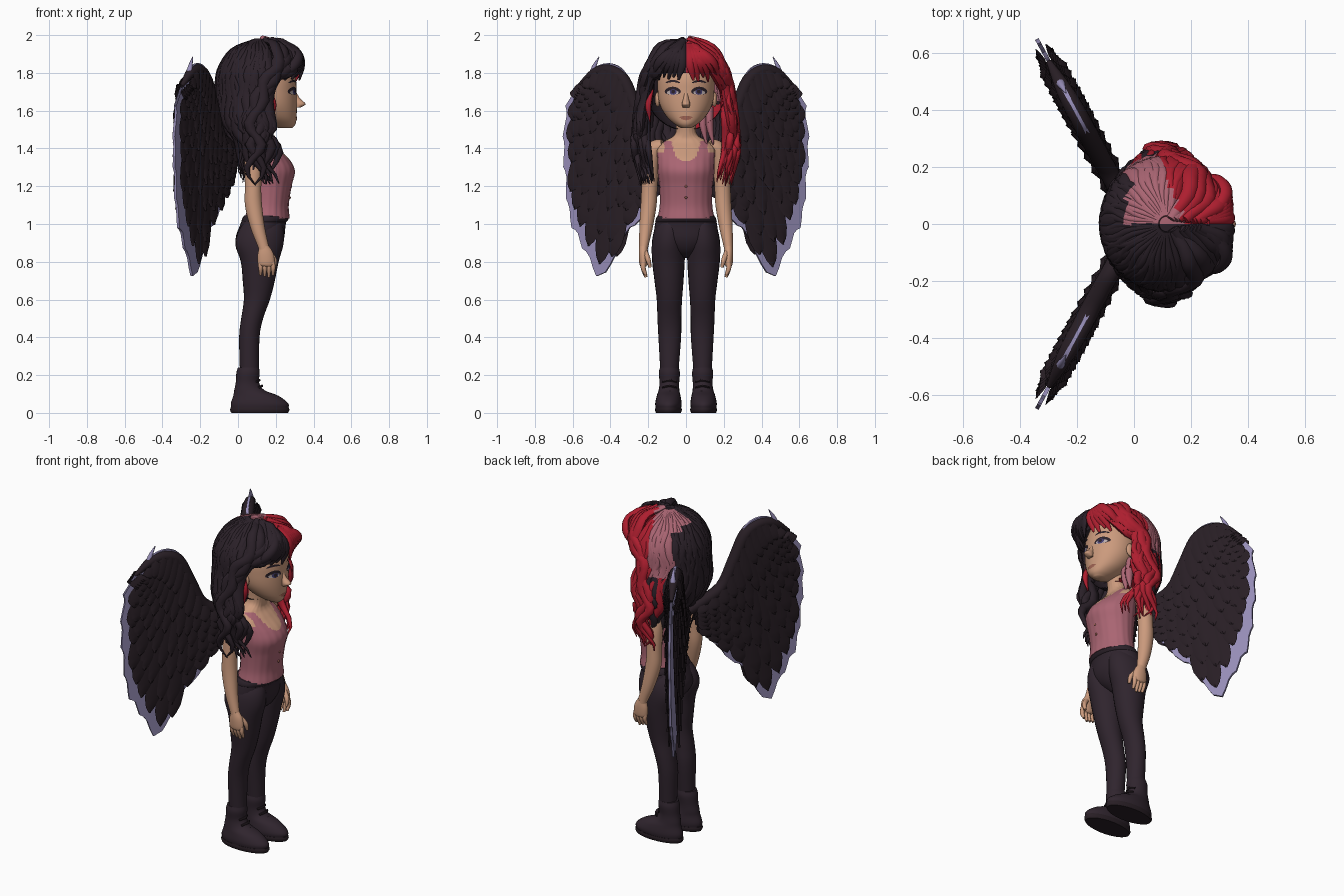
import bpy, bmesh, math, random
from mathutils import Vector
from mathutils.bvhtree import BVHTree

random.seed(4)
cube = bpy.data.objects.get("Cube")
if cube:
    bpy.data.objects.remove(cube)


def material(name, *rgb):
    mat = bpy.data.materials.new(name)
    mat.use_nodes = True
    mat.diffuse_color = (*rgb, 1)
    mat.node_tree.nodes["Principled BSDF"].inputs["Base Color"].default_value = (*rgb, 1)
    return mat


SKIN = material("skin", .60, .325, .205)
PINK = material("dusty pink", .40, .13, .17)
RED = material("red hair", .42, .013, .028)
HAIR = material("dark hair", .024, .015, .022)
CLOTH = material("dark plum cloth", .029, .018, .027)
FEATHER = material("dark feather", .021, .013, .018)
LILAC = material("lilac membrane", .31, .27, .48)
IRIS = material("violet iris", .06, .05, .17)
LIP = material("lip", .36, .13, .09)
WHITE = material("eye white", .5, .42, .42)


def catmull(points, count):
    """Smooth samples through points of any dimension."""
    pts = [Vector(p) for p in points]
    out = []
    for i in range(count + 1):
        u = i / count * (len(pts) - 1)
        k = min(int(u), len(pts) - 2)
        t = u - k
        b, c = pts[k], pts[k + 1]
        a = pts[k - 1] if k else b * 2 - c
        d = pts[k + 2] if k + 2 < len(pts) else c * 2 - b
        out.append((b * 2 + (c - a) * t + (a * 2 - b * 5 + c * 4 - d) * t * t
                    + (b * 3 - a - c * 3 + d) * t ** 3) / 2)
    return out


def finish(bm, name, mats, rule=None):
    bmesh.ops.recalc_face_normals(bm, faces=bm.faces)
    for face in bm.faces:
        face.smooth = True
        if rule:
            face.material_index = rule(face.calc_center_median())
    mesh = bpy.data.meshes.new(name)
    bm.to_mesh(mesh)
    bm.free()
    for mat in mats:
        mesh.materials.append(mat)
    mesh.set_sharp_from_angle(angle=math.radians(55))
    obj = bpy.data.objects.new(name, mesh)
    bpy.context.collection.objects.link(obj)
    return obj


def loft(bm, keys, seg=24, sub=4, center=None, level=False, wave=(0, 0, 0), rib=0, pick=None):
    """Skin elliptical rings (x, y, z, radius, radius) along a smooth path."""
    samples = catmull(keys, sub * (len(keys) - 1))
    spine = [Vector(k[:3]) for k in samples]
    rings = []
    for i, key in enumerate(samples):
        p = spine[i]
        n, b = Vector((1, 0, 0)), Vector((0, 1, 0))
        if not level:
            tangent = (spine[min(i + 1, len(spine) - 1)] - spine[max(i - 1, 0)]).normalized()
            ref = p - Vector(center) if center else n
            b = tangent.cross(ref).normalized()
            n = b.cross(tangent)
        t = i / len(samples)
        p = p + b * wave[0] * t * math.sin(wave[1] * t + wave[2])
        ring = []
        for j in range(seg):
            a = math.tau * j / seg
            r = 1 + rib * math.cos(a * seg / 4)
            ring.append(bm.verts.new(p + n * math.cos(a) * max(key[3], .002) * r
                                     + b * math.sin(a) * max(key[4], .002) * r))
        rings.append(ring)
    faces = [bm.faces.new(rings[0]), bm.faces.new(rings[-1])]
    for lo, hi in zip(rings, rings[1:]):
        for j in range(seg):
            k = (j + 1) % seg
            faces.append(bm.faces.new((lo[j], lo[k], hi[k], hi[j])))
    if pick:
        for face in faces:
            face.material_index = pick(face.calc_center_median())


def part(name, keys, mats, rule=None, **kw):
    bm = bmesh.new()
    loft(bm, keys, **kw)
    return finish(bm, name, mats, rule)


def ball(name, loc, size, mat):
    bm = bmesh.new()
    bmesh.ops.create_uvsphere(bm, u_segments=20, v_segments=12, radius=1)
    for v in bm.verts:
        v.co = [loc[i] + v.co[i] * size[i] for i in range(3)]
    finish(bm, name, [mat])


# Torso: the rule paints the scooped top and its straps
def top_rule(p):
    limit = min(1.335 + 3000 * p.y ** 4, 1.44) if abs(p.y) < .115 else 1.38
    return int(p.z < limit)


part("torso", [(.155, 0, 1.03, .118, .15), (.16, 0, 1.1, .108, .138), (.165, 0, 1.2, .118, .14),
               (.17, 0, 1.28, .13, .15), (.158, 0, 1.34, .115, .15), (.13, 0, 1.4, .085, .15),
               (.115, 0, 1.44, .065, .11), (.125, 0, 1.48, .05, .056), (.14, 0, 1.58, .05, .055)],
     [SKIN, PINK], top_rule, seg=80, sub=10, level=True, rib=.008)
for i in range(3):
    ball("top_button", (.275 + .007 * i, 0, 1.14 + .06 * i), (.005, .007, .007), LIP)

# Trousers, belt and boots
part("hips", [(.11, 0, .82, .05, .03), (.112, 0, .86, .1, .1), (.115, 0, .92, .128, .165),
              (.133, 0, 1, .12, .164), (.15, 0, 1.045, .118, .15)], [CLOTH], level=True, seg=32)
part("belt", [(.138, 0, 1.01, .116, .16), (.139, 0, 1.015, .122, .163), (.148, 0, 1.035, .122, .156),
              (.149, 0, 1.04, .117, .15)], [HAIR], level=True, seg=32, sub=2)
for s, side in ((1, "left"), (-1, "right")):
    def flip(keys):
        return [(k[0], k[1] * s, *k[2:]) for k in keys]

    part(side + "_leg", flip([(.055, .088, .12, .05, .046), (.06, .088, .2, .05, .047),
                              (.06, .086, .4, .054, .06), (.075, .088, .5, .058, .063),
                              (.1, .088, .6, .069, .067), (.11, .09, .7, .085, .077),
                              (.115, .093, .8, .1, .086), (.113, .093, .89, .127, .088),
                              (.122, .088, .96, .12, .082), (.135, .08, 1.02, .095, .06)]), [CLOTH], level=True)
    part(side + "_boot", flip([(.115, .093, .02, .15, .066), (.114, .093, .05, .152, .07),
                               (.095, .092, .09, .12, .063), (.06, .09, .12, .08, .055),
                               (.05, .088, .16, .062, .052), (.053, .088, .21, .062, .056),
                               (.055, .088, .24, .056, .05)]), [CLOTH], level=True)
    part(side + "_sole", flip([(.115, .093, 0, .15, .066), (.115, .093, .014, .157, .071),
                               (.115, .093, .028, .154, .069)]), [FEATHER], level=True, sub=2)
    for i in range(4):
        x, z = .145 - .014 * i, .105 + .03 * i
        part(side + "_lace", flip([(x - .02, .05, z, .006, .006), (x - .004, .088, z + .008, .007, .007),
                                   (x - .02, .125, z, .006, .006)]), [FEATHER], seg=6)

    # Arm, hand and fingers
    part(side + "_arm", flip([(.1, .12, 1.415, .045, .035), (.09, .165, 1.395, .05, .045),
                              (.083, .185, 1.32, .048, .043), (.08, .193, 1.2, .043, .042),
                              (.082, .198, 1.1, .045, .042), (.105, .212, .98, .037, .035),
                              (.135, .224, .88, .028, .024), (.14, .226, .85, .03, .022)]), [SKIN])
    part(side + "_palm", flip([(.138, .225, .88, .026, .022), (.145, .226, .84, .042, .024),
                               (.15, .225, .79, .044, .022), (.15, .224, .775, .03, .014)]), [SKIN])
    for i in range(4):
        x = .117 + .022 * i
        part(side + "_finger", flip([(x, .225, .8, .013, .014), (x + .003, .226, .765, .012, .013),
                                     (x + .002, .212, .73 - .006 * (i % 3), .007, .008)]), [SKIN], seg=8)
    part(side + "_thumb", flip([(.165, .215, .85, .014, .014), (.192, .2, .81, .014, .013),
                                (.195, .19, .77, .008, .008)]), [SKIN], seg=8)

# Head
head = part("head", [(.25, 0, 1.507, .035, .025), (.23, 0, 1.53, .075, .062), (.203, 0, 1.57, .107, .104),
                     (.177, 0, 1.63, .135, .138), (.165, 0, 1.7, .145, .15), (.158, 0, 1.78, .145, .148),
                     (.14, 0, 1.88, .118, .12), (.13, 0, 1.93, .06, .06)], [SKIN], level=True, seg=40, sub=6)
part("nose", [(.292, 0, 1.71, .01, .01), (.308, 0, 1.665, .02, .014), (.328, 0, 1.636, .03, .022),
              (.318, 0, 1.618, .016, .018)], [SKIN], level=True)
surface = BVHTree.FromPolygons([v.co for v in head.data.vertices], [p.vertices for p in head.data.polygons])


def decal(name, y, z, ry, rz, mat, lift, bend=0):
    """Thin painted oval wrapped onto the face."""
    bm = bmesh.new()
    bmesh.ops.create_circle(bm, cap_ends=True, segments=20, radius=1)
    bmesh.ops.poke(bm, faces=bm.faces)
    for v in bm.verts:
        py, pz = y + v.co.x * ry, z + v.co.y * rz - bend * v.co.x ** 2
        hit = surface.ray_cast(Vector((1, py, pz)), Vector((-1, 0, 0)))[0]
        v.co = (hit.x + lift, py, pz)
    finish(bm, name, [mat])


for s in (1, -1):
    decal("lash", .07 * s, 1.706, .043, .021, HAIR, .003, .006)
    decal("eye_white", .07 * s, 1.696, .032, .012, WHITE, .005)
    decal("iris", .068 * s, 1.699, .018, .015, IRIS, .007)
    decal("pupil", .068 * s, 1.701, .01, .01, HAIR, .009)
    decal("brow", .07 * s, 1.757, .04, .006, HAIR, .004, .01)
    ball("ear", (.15, .15 * s, 1.66), (.03, .015, .04), SKIN)
decal("upper_lip", 0, 1.566, .036, .006, LIP, .003, .003)
decal("lower_lip", 0, 1.556, .027, .007, LIP, .004, -.003)


# Hair: cap plus wavy locks, coloured by region
def hair_rule(p):
    if p.y < 0:
        return 0
    if p.x > .18 - .4 * p.y:
        return 1
    if p.x < -.025:
        return 0
    return 2 if p.z > 1.66 else 1


def on_cap(angle, rise, k=1):
    a, e = math.radians(angle), math.radians(rise)
    return (.115 + .215 * k * math.cos(a) * math.cos(e), .22 * k * math.sin(a) * math.cos(e),
            1.73 + .235 * k * math.sin(e))


HAIRS = [HAIR, RED, PINK]
bm = bmesh.new()
bmesh.ops.create_uvsphere(bm, u_segments=48, v_segments=32, radius=1)
for v in bm.verts:
    v.co = (.115 + .215 * v.co.x, .22 * v.co.y, 1.73 + .235 * v.co.z)
bare = [f for f in bm.faces if f.calc_center_median().z < 1.8 and f.calc_center_median().x > .16]
bmesh.ops.delete(bm, geom=bare, context="FACES")
finish(bm, "hair_cap", HAIRS, hair_rule)

CORE = (.11, 0, 1.68)
bm = bmesh.new()
for layer, (count, wide, wave) in enumerate(((22, .038, .022), (30, .018, .05))):
    for i in range(count):
        ang = 72 + 216 * (i + .5) / count
        c, s = math.cos(math.radians(ang)), math.sin(math.radians(ang))
        k = 1 + .06 * layer
        end = 1.29 - .07 * abs(s) + random.uniform(-.05, .08)
        spots = [on_cap(ang, r, k) for r in (83, 50, 20, -10)]
        spots += [(.115 + .2 * c, .25 * s * k, 1.54), (.11 + .13 * c, .245 * s, 1.42), (.11 + .08 * c, .215 * s, end)]
        size = (.35, .8, 1, 1, .95, .7, .1)
        tone = hair_rule(Vector(spots[2]))
        # Lengths below the pink patch alternate red and dark
        low = (1, 0)[(i + layer) % 2] if tone == 2 else tone
        loft(bm, [(*p, wide * .7 * w, wide * w) for p, w in zip(spots, size)], seg=8, center=CORE,
             wave=(wave, 22, random.random() * 6),
             pick=lambda p, tone=tone, low=low: hair_rule(p) if p.z > 1.9 else low if p.z < 1.66 else tone)
# Swept fringe flowing into the long front curtains
front = [(.23, .012, 1.965), (.315, .06, 1.9), (.285, .13, 1.83), (.155, .19, 1.74),
         (.135, .205, 1.58), (.175, .205, 1.42), (.205, .165, 1.23)]
rear = [(.13, .018, 1.975), (.2, .13, 1.935), (.2, .205, 1.83), (.125, .24, 1.7),
        (.09, .265, 1.52), (.09, .27, 1.38), (.08, .24, 1.2)]
for s in (1, -1):
    def own_side(p):
        return 0 if s < 0 else hair_rule(p) if p.z > 1.9 and p.y > 0 else 1

    for i in range(9):
        t = i / 8
        keys = []
        for a, b, w in zip(front, rear, (.5, .9, 1, 1, .9, .8, .1)):
            p = Vector(a).lerp(Vector(b), t)
            keys.append((p.x, p.y * s, p.z + random.uniform(-.012, .012), .024 * w, .033 * w))
        loft(bm, keys, seg=8, center=CORE, wave=(.045, 26, random.random() * 6), pick=own_side)
    for i in range(6):
        y = .015 + .026 * i
        loft(bm, [(.26, .012 * s, 1.95, .01, .015), (.322, (.6 * y + .012) * s, 1.9, .018, .026),
                  (.338 - .008 * i, (y + .01) * s, 1.84, .017, .026),
                  (.325 - .02 * i, (y + .025) * s, 1.765 + random.uniform(-.01, .015), .004, .006)],
             seg=8, center=CORE, pick=own_side)
# Small red strand on the dark side, pink strands behind the red curtain
loft(bm, [(.16, -.18, 1.71, .01, .012), (.185, -.2, 1.63, .016, .02), (.175, -.19, 1.54, .003, .003)],
     seg=8, center=CORE, pick=lambda p: 1)
for y in (.09, .125):
    loft(bm, [(.13, y, 1.62, .02, .025), (.14, y, 1.52, .02, .025), (.15, y + .02, 1.42, .004, .004)],
         seg=8, center=CORE, pick=lambda p: 2)
finish(bm, "hair_locks", HAIRS)

# Wings: bone edge, lilac membrane and overlapping rows of feathers on both faces
BONE = [(.08, 1.4), (.2, 1.47), (.27, 1.62), (.33, 1.76), (.4, 1.81), (.48, 1.8), (.57, 1.73)]
RIM = [(.13, 1.2), (.2, 1.09), (.32, .95), (.445, .745), (.54, .9), (.605, 1.04), (.63, 1.25), (.64, 1.45), (.62, 1.65)]
for s, side in ((1, "left"), (-1, "right")):
    def spot(p, depth=0):
        return Vector((-.077 - .54 * (p[0] - .16) + .88 * depth, s * (p[0] + .475 * depth), p[1]))

    def tube(name, pts, radii, mat):
        part(side + name, [(*spot(p), r, r) for p, r in zip(pts, radii)], [mat], seg=10)

    tube("_wing_bone", [(.02, 1.37)] + BONE, (.03, .035, .035, .036, .036, .034, .028, .01), FEATHER)
    tube("_wing_claw", [(.5, 1.78), (.485, 1.835), (.46, 1.885)], (.02, .012, .002), LILAC)

    bm = bmesh.new()
    count = 40
    grid = []
    for i, (a, b) in enumerate(zip(catmull(BONE, count), catmull(RIM, count))):
        way = (b - a).normalized()
        outer = i > 14
        b = b + way * ((.03, .015, 0, .01)[i % 4] if outer else (.02, 0)[i // 3 % 2])
        if outer:
            a = a - way * .04
        grid.append([[bm.verts.new(spot(p, d)) for p in (a, b)] for d in (-.007, .007)])
    for one, two in zip(grid, grid[1:]):
        for k in (0, 1):
            bm.faces.new((one[k][0], one[k][1], two[k][1], two[k][0]))
            bm.faces.new((one[0][k], one[1][k], two[1][k], two[0][k]))
    finish(bm, side + "_wing_membrane", [LILAC])

    bm = bmesh.new()
    for row, reach in enumerate((1, .84, .68, .52, .37, .22)):
        count = 13 - row % 2
        for i, (a, b) in enumerate(zip(catmull(BONE, count), catmull(RIM, count))):
            far = reach * random.uniform(.94, 1.02) * (1 if i < count * .45 else .95)
            root, tip = a.lerp(b, max(far - .42, 0)), a.lerp(b, far)
            # The last feathers stop short of the lilac outer edge
            inset = Vector((.04 * max(0, i / count - .5) * 2, 0))
            root, tip = root - inset, tip - inset
            across = Vector((-(tip - root).y, (tip - root).x)).normalized() * (.026 + .022 * reach)
            for face in (1, -1):
                strips = []
                for t, w in ((0, .7), (.3, .95), (.55, 1), (.78, .85), (.92, .5), (1, .06)):
                    mid = root.lerp(tip, t)
                    depth = .008 + .004 * row + .016 * t
                    strips.append([bm.verts.new(spot(mid + across * w * e, face * (depth + .011 * (1 - abs(e)))))
                                   for e in (-1, 0, 1)])
                for lo, hi in zip(strips, strips[1:]):
                    for k in (0, 1):
                        bm.faces.new((lo[k], lo[k + 1], hi[k + 1], hi[k]))
    finish(bm, side + "_wing_feathers", [FEATHER])
